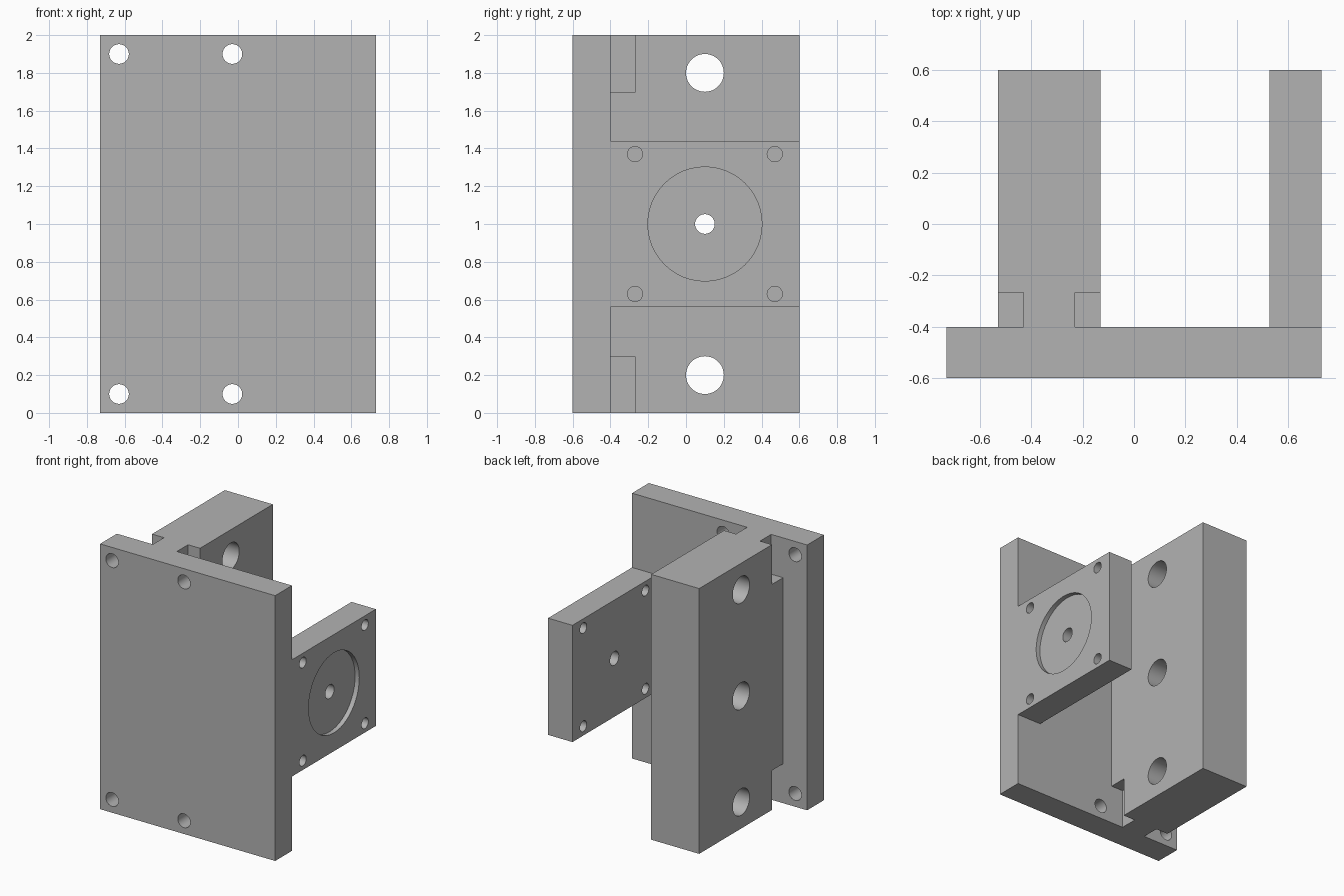
import bpy
import bmesh
from math import pi, radians
from mathutils import Matrix

if "Cube" in bpy.data.objects:
    bpy.data.objects.remove(bpy.data.objects["Cube"], do_unlink=True)

grey = bpy.data.materials.new("plain grey")
grey.use_nodes = True
grey.diffuse_color = (0.45, 0.45, 0.45, 1)
grey.node_tree.nodes["Principled BSDF"].inputs["Base Color"].default_value = grey.diffuse_color


def new_object(name, bm):
    mesh = bpy.data.meshes.new(name)
    bmesh.ops.recalc_face_normals(bm, faces=bm.faces)
    bm.to_mesh(mesh)
    bm.free()
    mesh.materials.append(grey)
    ob = bpy.data.objects.new(name, mesh)
    bpy.context.collection.objects.link(ob)
    return ob


def box(name, xs, ys, zs, round_left=0):
    """Box between limits; optionally rounds the two upright-plate corners at low x."""
    bm = bmesh.new()
    bmesh.ops.create_cube(bm, size=1)
    for v in bm.verts:
        v.co = [lim[0] if c < 0 else lim[1] for c, lim in zip(v.co, (xs, ys, zs))]
    if round_left:
        edges = [e for e in bm.edges if all(v.co.x == xs[0] for v in e.verts)
                 and e.verts[0].co.z == e.verts[1].co.z]
        bmesh.ops.bevel(bm, geom=edges, offset=round_left, segments=8,
                        affect='EDGES', profile=0.5)
    return new_object(name, bm)


def cylinder(axis, centre, radius, depth):
    bm = bmesh.new()
    turn = Matrix.Rotation(pi / 2, 4, 'Y' if axis == 'X' else 'X')
    bmesh.ops.create_cone(bm, cap_ends=True, segments=48, radius1=radius, radius2=radius,
                          depth=depth, matrix=Matrix.Translation(centre) @ turn)
    return new_object("cutter", bm)


def cut(ob, cutters):
    """Subtract the cutters, bake the result and shade it."""
    for c in cutters:
        c.hide_render = True
        mod = ob.modifiers.new("cut", 'BOOLEAN')
        mod.operation = 'DIFFERENCE'
        mod.solver = 'EXACT'
        mod.object = c
    bpy.context.view_layer.update()
    result = bpy.data.meshes.new_from_object(ob.evaluated_get(bpy.context.evaluated_depsgraph_get()))
    ob.modifiers.clear()
    ob.data = result
    for c in cutters:
        bpy.data.objects.remove(c, do_unlink=True)
    bpy.ops.object.select_all(action='DESELECT')
    ob.select_set(True)
    bpy.context.view_layer.objects.active = ob
    bpy.ops.object.shade_smooth_by_angle(angle=radians(30))


# Base plate with rounded corners and four mounting holes
base = box("base_plate", (-0.73, 0.73), (-0.6, -0.4), (0, 2), round_left=0.05)
cut(base, [cylinder('Y', (x, -0.5, z), 0.052, 0.4)
           for x in (-0.63, -0.03) for z in (0.1, 1.9)])

# Bearing block: three rod holes and four notched corners around the screws
block = box("bearing_block", (-0.53, -0.13), (-0.4, 0.6), (0, 2))
cutters = [cylinder('X', (-0.33, 0.1, z), 0.1, 0.6) for z in (0.2, 1, 1.8)]
cutters += [box("notch", xs, (-0.5, -0.267), zs)
            for xs in ((-0.6, -0.43), (-0.23, -0.05))
            for zs in ((-0.1, 0.297), (1.7, 2.1))]
cut(block, cutters)

# Motor mount: shallow round recess, shaft hole and four screw holes
mount = box("motor_mount", (0.527, 0.73), (-0.4, 0.6), (0.56, 1.44))
cutters = [cylinder('X', (0.73, 0.1, 1), 0.302, 0.07),
           cylinder('X', (0.63, 0.1, 1), 0.052, 0.4)]
cutters += [cylinder('X', (0.63, y, z), 0.04, 0.4)
            for y in (-0.27, 0.47) for z in (0.63, 1.37)]
cut(mount, cutters)
